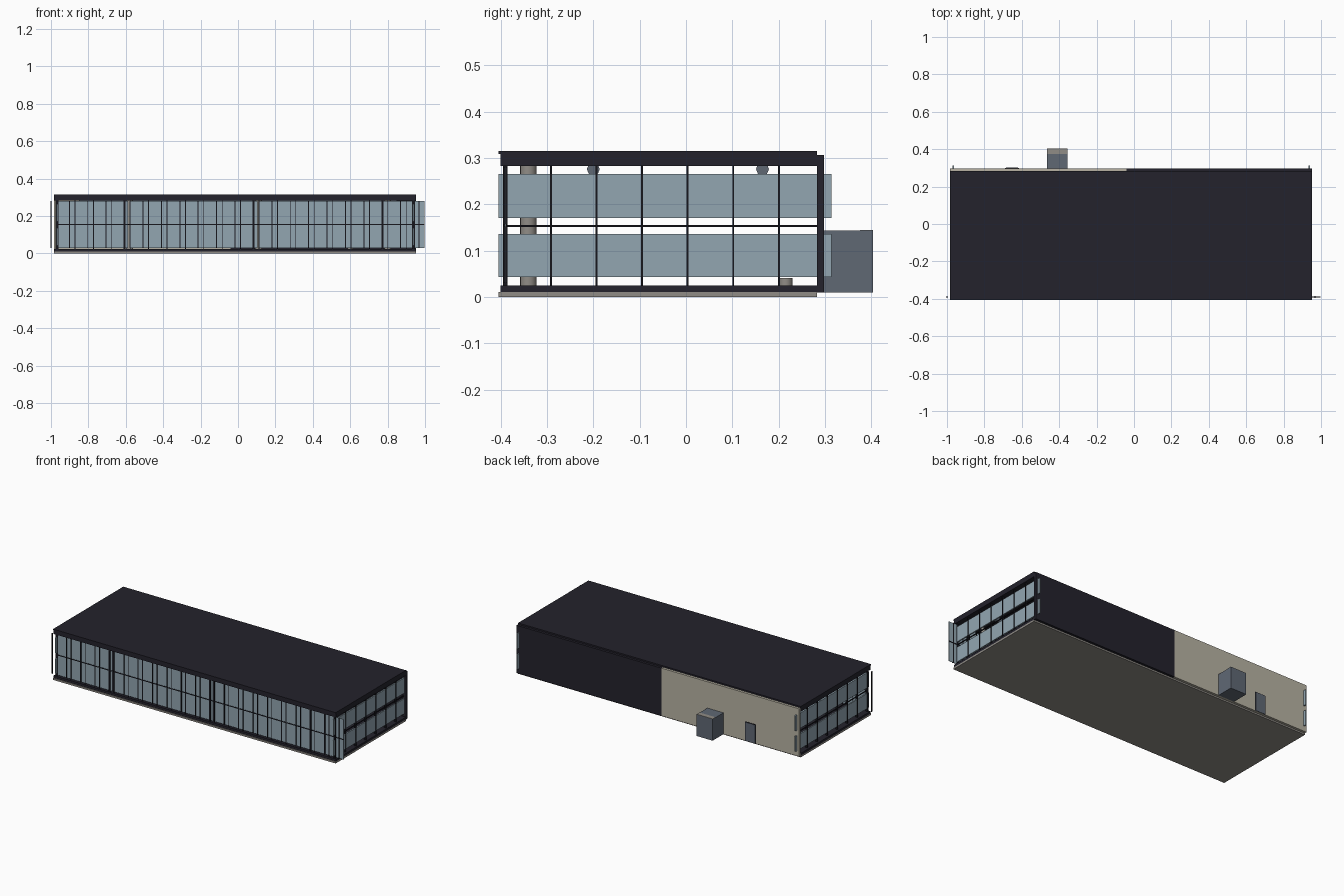
import bpy
import bmesh
from mathutils import Matrix, Vector

cube = bpy.data.objects.get("Cube")
if cube:
    bpy.data.objects.remove(cube, do_unlink=True)


def material(name, rgb):
    m = bpy.data.materials.new(name)
    m.use_nodes = True
    m.diffuse_color = (*rgb, 1)
    m.node_tree.nodes["Principled BSDF"].inputs["Base Color"].default_value = (*rgb, 1)
    return m


DARK = material("dark cladding", (0.017, 0.016, 0.025))
BLACK = material("black frame", (0.008, 0.008, 0.012))
GLASS = material("blue grey glass", (0.29, 0.38, 0.44))
BEIGE = material("beige wall", (0.48, 0.45, 0.37))
STONE = material("concrete", (0.28, 0.265, 0.24))
STEEL = material("slate panel", (0.115, 0.138, 0.175))


def finish(name, bm, mat):
    mesh = bpy.data.meshes.new(name)
    bm.to_mesh(mesh)
    bm.free()
    mesh.materials.append(mat)
    ob = bpy.data.objects.new(name, mesh)
    bpy.context.collection.objects.link(ob)
    return ob


def boxes(name, mat, *spans):
    """One object of boxes, each given as (x0, x1), (y0, y1), (z0, z1)."""
    bm = bmesh.new()
    for span in spans:
        mid = Vector([(a + b) / 2 for a, b in span])
        size = [b - a for a, b in span]
        bmesh.ops.create_cube(bm, size=1, matrix=Matrix.Translation(mid) @ Matrix.Diagonal((*size, 1)))
    return finish(name, bm, mat)


def rods(name, mat, radius, length, centres, axis="Z", sides=16):
    bm = bmesh.new()
    turn = Matrix.Rotation(1.5707963, 4, "Y") if axis == "X" else Matrix()
    for c in centres:
        bmesh.ops.create_cone(bm, cap_ends=True, segments=sides, radius1=radius, radius2=radius,
                              depth=length, matrix=Matrix.Translation(c) @ turn)
    ob = finish(name, bm, mat)
    for p in ob.data.polygons:
        p.use_smooth = len(p.vertices) == 4


def around(c, w):
    return (c - w / 2, c + w / 2)


LEFT, RIGHT = -0.985, 0.953
FRONT, BACK = -0.4, 0.283
SPLIT = -0.04
PITCH = 0.0984
LONG = (LEFT, RIGHT)
STOREY = (0.025, 0.284)

# Slabs and roof
boxes("base_slab", STONE, (LONG, (FRONT - 0.005, BACK), (0, 0.011)))
boxes("floor_edge", DARK, (LONG, (FRONT, BACK), (0.011, 0.025)))
boxes("roof", DARK, (LONG, (FRONT, BACK), (0.283, 0.308)),
      (LONG, (FRONT - 0.005, BACK), (0.308, 0.315)))

# Back wall in two finishes
boxes("back_wall_beige", BEIGE, ((LEFT, SPLIT), (BACK, 0.298), (0.01, 0.306)))
boxes("back_wall_dark", DARK, ((SPLIT, RIGHT), (BACK, 0.298), (0.01, 0.306)))

# Front glazing, with narrow joints between panels
boxes("front_glass", GLASS, *[((a, b), around(-0.39, 0.002), (0.03, 0.28))
      for a, b in ((-0.97, -0.588), (-0.58, 0.104), (0.112, 0.998))])
boxes("front_mullions", BLACK,
      *[(around(-1 + PITCH * k, 0.005), around(-0.39, 0.009), (0.03, 0.28)) for k in range(21)])
boxes("front_fine_mullions", BLACK,
      *[(around(-0.97 + PITCH * k, 0.004), around(-0.39, 0.007), STOREY) for k in range(20)])
boxes("front_main_posts", BLACK,
      *[(around(x, 0.01), around(-0.39, 0.01), STOREY) for x in (-0.97, -0.606, 0.083, 0.773, 0.938)])
boxes("front_rail", BLACK, ((-0.97, 0.998), around(-0.39, 0.007), around(0.155, 0.005)))

# Both glazed ends: two bands of glass, posts and a rail
for side, x in (("right", -0.967), ("left", 0.938)):
    boxes(side + "_end_glass", GLASS, *[(around(x, 0.008), (-0.405, 0.314), z)
          for z in ((0.043, 0.136), (0.17, 0.265))])
    boxes(side + "_end_mullions", BLACK,
          *[(around(x, 0.014), around(-0.39 + PITCH * k, 0.004), STOREY) for k in range(7)],
          (around(x, 0.014), around(-0.39, 0.008), STOREY))
    boxes(side + "_end_rail", BLACK, (around(x, 0.006), (-0.39, BACK), around(0.153, 0.004)))

# Rear entrance lobby with a pale cap strip
boxes("rear_lobby", STEEL, ((-0.465, -0.355), (0.297, 0.403), (0.01, 0.143)))
boxes("lobby_cap", STONE, ((-0.465, -0.355), (0.375, 0.403), (0.143, 0.145)))

# Rear door
boxes("door_frame", BLACK, (around(-0.652, 0.074), (0.297, 0.2995), (0.011, 0.13)))
boxes("door", STEEL, (around(-0.652, 0.066), (0.299, 0.301), (0.011, 0.126)))

# Interior columns, ceiling ducts and low pedestal
rods("columns", STONE, 0.018, 0.258, [(x, -0.34, 0.154) for x in (-0.58, 0.11, 0.8)])
rods("ceiling_ducts", STEEL, 0.014, 1.7, [(0, y, 0.276) for y in (-0.2, 0.165)], "X", 8)
rods("pedestal", STONE, 0.015, 0.016, [(0.6, 0.215, 0.033)])
